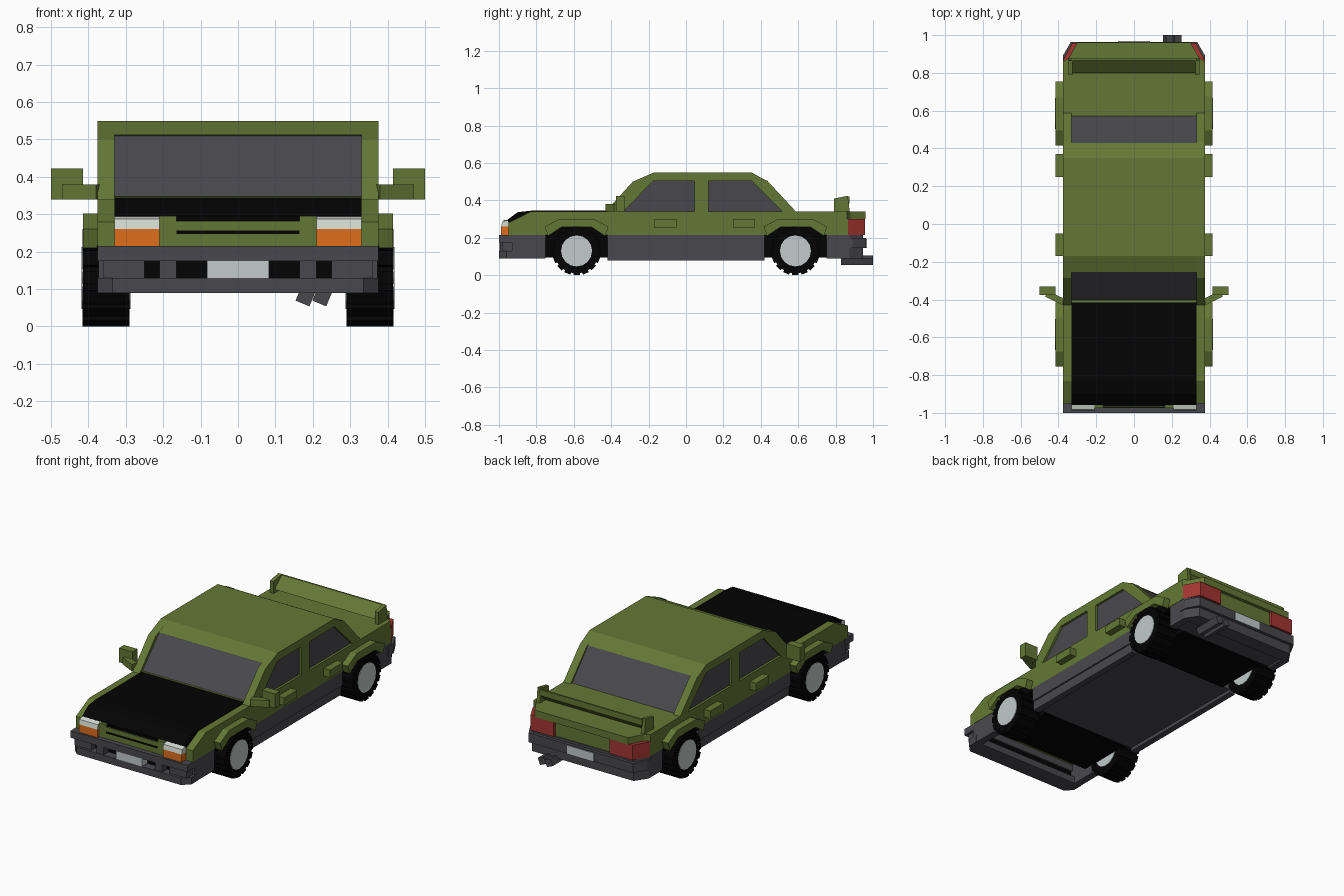
import bpy, bmesh
from math import pi, cos, sin
from mathutils import Matrix, Vector

if "Cube" in bpy.data.objects:
    bpy.data.objects.remove(bpy.data.objects["Cube"], do_unlink=True)


def material(name, *rgb):
    mat = bpy.data.materials.new(name)
    mat.use_nodes = True
    colour = (*rgb, 1)
    mat.diffuse_color = colour
    shader = mat.node_tree.nodes["Principled BSDF"]
    shader.inputs["Base Color"].default_value = colour
    shader.inputs["Roughness"].default_value = .9
    return mat


GREEN = material("olive green paint", .127, .187, .035)
GREY = material("dark grey plastic and glass", .066, .064, .073)
BLACK = material("black rubber", .001, .001, .001)
SILVER = material("pale grey metal", .54, .60, .59)
WHITE = material("headlight white", .65, .70, .65)
ORANGE = material("indicator orange", .74, .155, .012)
RED = material("tail light red", .37, .035, .03)

HALF = .375     # half width of the body
PILLAR = .33    # inner edge of pillars and fenders
FLARE = .415    # outer face of arches and tyres
BASE = .09      # underside of bumpers
WAIST = .215    # split between plastic and paint
LAMP = .295     # top of lamps
BELT = .34      # bonnet, window sill and boot level
ROOF = .55


def finish(name, mat, bm):
    bmesh.ops.recalc_face_normals(bm, faces=bm.faces)
    mesh = bpy.data.meshes.new(name)
    bm.to_mesh(mesh)
    bm.free()
    mesh.materials.append(mat)
    obj = bpy.data.objects.new(name, mesh)
    bpy.context.collection.objects.link(obj)
    return obj


def prism(name, mat, axis, points, low, high):
    """Extrude a flat outline along x (points are y, z) or z (points are x, y)."""
    bm = bmesh.new()
    place = (lambda a, b, d: (d, a, b)) if axis == "x" else (lambda a, b, d: (a, b, d))
    face = bm.faces.new([bm.verts.new(place(a, b, low)) for a, b in points])
    new = bmesh.ops.extrude_face_region(bm, geom=[face], use_keep_orig=True)["geom"]
    verts = [v for v in new if isinstance(v, bmesh.types.BMVert)]
    bmesh.ops.translate(bm, verts=verts, vec=Vector(place(0, 0, high - low)))
    return finish(name, mat, bm)


def rectangle(ys, zs):
    (a, b), (c, d) = ys, zs
    return [(a, c), (b, c), (b, d), (a, d)]


def box(name, mat, xs, ys, zs):
    return prism(name, mat, "x", rectangle(ys, zs), *xs)


def pair(name, mat, points, low, high):
    """The same side profile on the left and the right."""
    for side, s in (("left", 1), ("right", -1)):
        prism(f"{side}_{name}", mat, "x", points, s * low, s * high)


def pair_box(name, mat, xs, ys, zs):
    pair(name, mat, rectangle(ys, zs), *xs)


def symmetric(half):
    return half + [(-x, y) for x, y in reversed(half)]


# Painted lower shell, black bonnet and cowl strip
prism("body_shell", GREEN, "x",
      [(-.95, WAIST), (-.95, .28), (-.83, BELT), (.76, BELT), (.76, WAIST)], -HALF, HALF)
prism("bonnet", BLACK, "x",
      [(-.957, LAMP), (-.90, .337), (-.83, .345), (-.415, .345), (-.415, .33),
       (-.83, .33), (-.94, .27)], -PILLAR, PILLAR)
box("cowl", GREEN, (-PILLAR, PILLAR), (-.415, -.40), (.33, .347))

# Glasshouse: a glass core wrapped by roof and pillars
prism("window_glass", GREY, "x",
      [(-.41, BELT), (-.255, .505), (-.18, .53), (.335, .53), (.43, .50), (.572, BELT)],
      -.362, .362)
prism("roof", GREEN, "x",
      [(-.255, .512), (-.17, ROOF), (.35, ROOF), (.43, .505), (-.18, .503)],
      -HALF, HALF)
pair("front_pillar", GREEN,
     [(-.43, BELT), (-.285, .50), (-.17, ROOF), (-.17, .51), (-.335, BELT)], PILLAR, HALF)
pair_box("middle_pillar", GREEN, (PILLAR, HALF), (.045, .12), (BELT, .52))
pair("rear_pillar", GREEN,
     [(.335, ROOF), (.435, .505), (.588, BELT), (.515, BELT), (.345, .51)], PILLAR, HALF)

# Tail with chamfered corners
prism("tail_panel", GREEN, "z", symmetric([(.375, .75), (.375, .865), (.30, .94)]),
      WAIST, .30)
prism("boot_lip", GREEN, "z",
      symmetric([(.375, .75), (.375, .86), (.345, .88), (.30, .96)]), .30, BELT)
for side, s in (("left", 1), ("right", -1)):
    corner = [(.18, .865), (.376, .865), (.366, .885), (.328, .957), (.18, .957)]
    prism(side + "_tail_light", RED, "z", [(s * x, y) for x, y in corner], WAIST, .302)

# Boot spoiler
prism("spoiler_wing", GREEN, "x",
      [(.80, .36), (.865, .42), (.875, .42), (.875, .385), (.83, .345)], -PILLAR, PILLAR)
pair("spoiler_end", GREEN,
     [(.79, BELT), (.79, .41), (.865, .425), (.875, BELT)], .325, .347)

# Lamps and grille
pair_box("indicator", ORANGE, (.21, PILLAR), (-.988, -.94), (WAIST, .26))
pair("headlight", WHITE,
     [(-.94, .26), (-.988, .26), (-.983, .287), (-.955, LAMP), (-.94, LAMP)], .21, PILLAR)
pair_box("grille_side", GREEN, (.165, .21), (-.975, -.94), (WAIST, LAMP))
box("grille", GREEN, (-.17, .17), (-.972, -.94), (WAIST, .282))
box("grille_slot", BLACK, (-.165, .165), (-.975, -.97), (.247, .256))
box("grille_top_slot", BLACK, (-.165, .165), (-.965, -.94), (.282, LAMP))

# Front bumper: two bars joined by uprights, dark openings between
box("front_bumper_bar", GREY, (-HALF, HALF), (-1, -.92), (.175, WAIST))
prism("front_bumper_lip", GREY, "z",
      symmetric([(.375, -.90), (.375, -.96), (.335, -1)]), BASE, .13)
box("front_intake", BLACK, (-PILLAR, PILLAR), (-.95, -.93), (.13, .175))
pair_box("bumper_upright", GREY, (.165, .21), (-.995, -.93), (.13, .175))
pair_box("bumper_outer_upright", GREY, (.25, .36), (-.985, -.93), (.13, .175))
pair_box("bumper_side", GREY, (PILLAR, .373), (-.93, -.75), (BASE, WAIST))
box("front_plate", SILVER, (-.083, .083), (-1, -.95), (.13, .175))

# Rear bumper: skirt around the rear floor, plate and exhaust
prism("rear_floor", GREY, "z",
      symmetric([(.37, .75), (.37, .87), (.32, .94)]), .10, WAIST)
prism("rear_bumper", GREY, "z",
      symmetric([(.373, .86), (.373, .875), (.325, .945)]), BASE, WAIST)
pair_box("rear_bumper_side", GREY, (PILLAR, .373), (.75, .86), (BASE, WAIST))
prism("rear_bumper_bar", GREY, "z",
      symmetric([(.377, .84), (.377, .89), (.335, .963)]), .145, .20)
box("rear_plate", SILVER, (-.085, .085), (.94, .968), (.145, .195))
for number, x in enumerate((.18, .225)):
    pipe = box(f"exhaust_pipe_{number}", GREY, (-.02, .02), (.83, 1), (-.02, .02))
    pipe.matrix_world = Matrix.Translation((x, 0, .08)) @ Matrix.Rotation(.4, 4, "Y")

# Floor and sills
box("floor", GREY, (-.34, .34), (-.42, .42), (.10, WAIST))
pair_box("sill", GREY, (PILLAR, .367), (-.42, .42), (.08, .14))
pair_box("sill_panel", GREY, (PILLAR, HALF), (-.42, .42), (.135, WAIST))

# Door handles and mirrors
for name, y in (("front", -.11), ("rear", .31)):
    pair_box(name + "_door_handle", GREEN, (.37, FLARE), (y - .06, y + .06), (.255, .30))
for side, s in (("left", 1), ("right", -1)):
    arm = [(.37, -.395), (.38, -.43), (.47, -.385), (.455, -.355)]
    prism(side + "_mirror_arm", GREEN, "z", [(s * x, y) for x, y in arm], BELT, .38)
pair_box("mirror", GREEN, (FLARE, .50), (-.375, -.33), (BELT, .423))


def wheel(name, y, s):
    radius = .13
    turn = Matrix.Translation((s * .353, y, radius)) @ Matrix.Rotation(pi / 2, 4, "Y")

    def disc(part, mat, r, width):
        bm = bmesh.new()
        bmesh.ops.create_cone(bm, cap_ends=True, segments=16, radius1=r, radius2=r,
                              depth=width, matrix=turn)
        finish(f"{name}_{part}", mat, bm)

    disc("tyre", BLACK, .122, .124)
    disc("hub", SILVER, .083, .13)
    # Raised tread blocks
    bm = bmesh.new()
    for i in range(16):
        angle = 2 * pi * i / 16
        spot = Matrix.Translation((.115 * cos(angle), .115 * sin(angle), 0))
        spin = Matrix.Rotation(angle, 4, "Z")
        scale = Matrix.Diagonal((.03, .034, .126, 1))
        bmesh.ops.create_cube(bm, size=1, matrix=turn @ spot @ spin @ scale)
    finish(name + "_tread", BLACK, bm)


# Wheels, dark wells open around each tyre, and angular arches
WELL = [(.165, .20), (.165, .21), (.085, .262)]
ARCH = [(.08, .258), (.152, .21), (.17, .26), (.09, .302)]
for end, y in (("front", -.585), ("rear", .585)):
    roof = [(y + a, b) for a, b in symmetric(WELL)]
    prism(end + "_well_roof", BLACK, "x", roof, -.377, .377)
    box(end + "_well_core", BLACK, (-.28, .28), (y - .165, y + .165), (.095, WAIST))
    pair(end + "_arch", GREEN, [(y + a, b) for a, b in symmetric(ARCH)], .36, FLARE)
    for side, s in (("left", 1), ("right", -1)):
        wheel(f"{end}_{side}_wheel", y, s)
